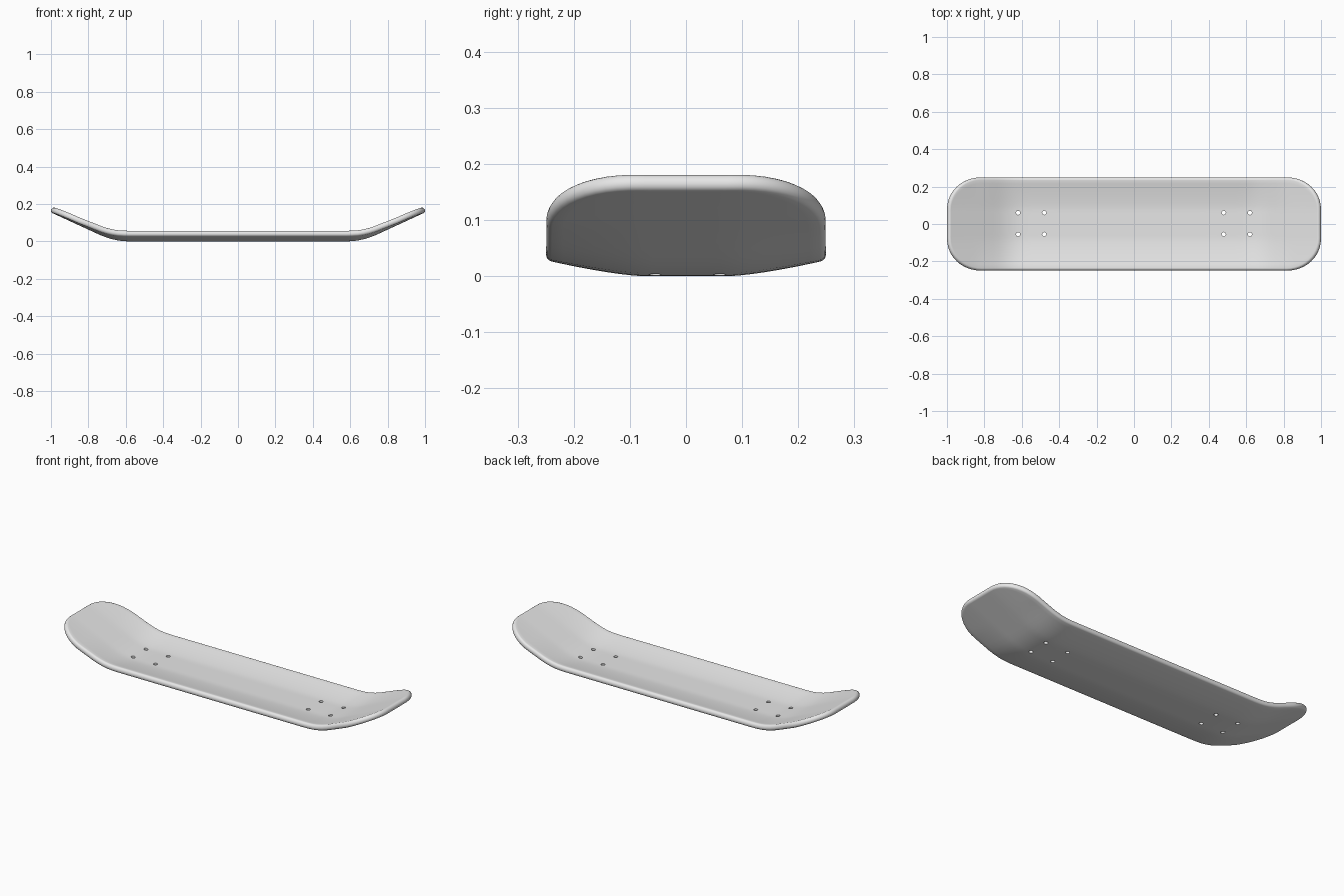
import bpy
import bmesh
from math import sin, cos, pi
from mathutils import Vector

cube = bpy.data.objects.get("Cube")
if cube:
    bpy.data.objects.remove(cube, do_unlink=True)

THICK = 0.031
HALF_WIDTH = 0.249
CORNER_X, CORNER_Y = 0.82, 0.08    # centre of the rounded corners
TIP = 0.998
COLS = 24
RIM = 0.012                        # depth of the rounded edge

mat = bpy.data.materials.new("light_grey")
mat.use_nodes = True
mat.diffuse_color = (0.8, 0.8, 0.8, 1)
mat.node_tree.nodes["Principled BSDF"].inputs["Base Color"].default_value = (0.8, 0.8, 0.8, 1)


def height(x, y):
    """Middle layer of the deck: kicked ends plus raised long edges."""
    d, blend, slope = max(0, abs(x) - 0.58), 0.16, 0.46
    kick = slope * (d * d / (2 * blend) if d < blend else d - blend / 2)
    fade = 1 - 0.65 * min(1, max(0, (abs(x) - 0.6) / 0.25))
    concave = 0.029 * (max(0, abs(y) - 0.075) / 0.175) ** 1.4
    return THICK / 2 + kick + concave * fade


def place(x, y, offset):
    """Point on the deck, moved along the surface normal."""
    s = 0.005
    dx = (height(x + s, y) - height(x - s, y)) / (2 * s)
    dy = (height(x, y + s) - height(x, y - s)) / (2 * s)
    return Vector((x, y, height(x, y))) + Vector((-dx, -dy, 1)).normalized() * offset


def stations(inset):
    """Rows of (x, half width) from one tip to the other."""
    half = [(x, HALF_WIDTH - inset) for x in (0.3, 0.54)]
    half += [(0.58 + 0.03 * k, HALF_WIDTH - inset) for k in range(8)]
    for k in range(13):
        t = pi / 2 * k / 12
        half.append((CORNER_X + (TIP - CORNER_X - inset) * sin(t),
                     CORNER_Y + (HALF_WIDTH - CORNER_Y - inset) * cos(t)))
    return [(-x, w) for x, w in reversed(half)] + [(0, HALF_WIDTH - inset)] + half


def grid(inset, offset):
    return [[place(x, w * (2 * j / COLS - 1), offset) for j in range(COLS + 1)]
            for x, w in stations(inset)]


def border(g):
    return (g[0] + [row[-1] for row in g[1:]] + g[-1][-2::-1]
            + [row[0] for row in g[-2:0:-1]])


# Deck: top sheet, rounded rim rings, bottom sheet
bm = bmesh.new()
sheets, rings = [], []
STEPS = 8
for k in range(STEPS + 1):
    a = pi / 2 - pi * k / STEPS
    g = grid(RIM * (1 - cos(a)), THICK / 2 * sin(a))
    if k in (0, STEPS):
        verts = [[bm.verts.new(p) for p in row] for row in g]
        sheets.append(verts)
        rings.append(border(verts))
    else:
        rings.append([bm.verts.new(p) for p in border(g)])
for sheet in sheets:
    for r0, r1 in zip(sheet, sheet[1:]):
        for j in range(COLS):
            bm.faces.new((r0[j], r1[j], r1[j + 1], r0[j + 1]))
for a, b in zip(rings, rings[1:]):
    n = len(a)
    for i in range(n):
        bm.faces.new((a[i], a[(i + 1) % n], b[(i + 1) % n], b[i]))
bmesh.ops.recalc_face_normals(bm, faces=bm.faces[:])
mesh = bpy.data.meshes.new("deck")
bm.to_mesh(mesh)
bm.free()
mesh.materials.append(mat)
deck = bpy.data.objects.new("deck", mesh)
bpy.context.collection.objects.link(deck)

# Bolt holes: four at each end
bm = bmesh.new()
for x in (-0.62, -0.48, 0.48, 0.62):
    for y in (-0.055, 0.06):
        made = bmesh.ops.create_cone(bm, cap_ends=True, segments=16, radius1=0.011,
                                     radius2=0.011, depth=0.2)
        bmesh.ops.translate(bm, verts=made["verts"], vec=(x, y, 0.02))
cut_mesh = bpy.data.meshes.new("hole_cutter")
bm.to_mesh(cut_mesh)
bm.free()
cut_mesh.materials.append(mat)
cutter = bpy.data.objects.new("hole_cutter", cut_mesh)
cutter.hide_render = True
bpy.context.collection.objects.link(cutter)

mod = deck.modifiers.new("bolt_holes", 'BOOLEAN')
mod.operation = 'DIFFERENCE'
mod.solver = 'EXACT'
mod.object = cutter
bpy.ops.object.select_all(action='DESELECT')
bpy.context.view_layer.objects.active = deck
deck.select_set(True)
bpy.ops.object.modifier_apply(modifier=mod.name)
bpy.data.objects.remove(cutter, do_unlink=True)
bpy.ops.object.shade_smooth_by_angle(angle=pi / 4)
